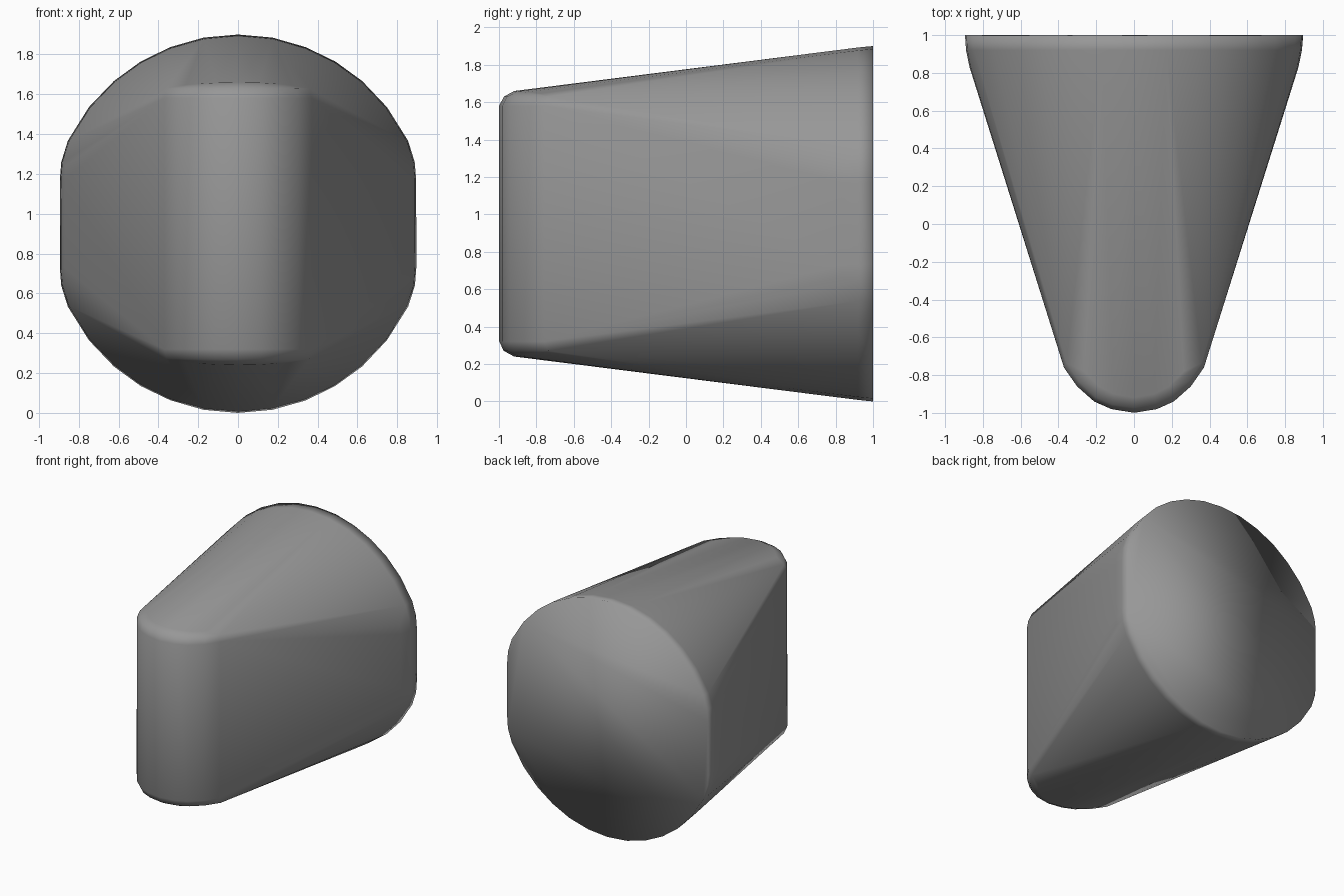
import bpy, bmesh, math, random

if "Cube" in bpy.data.objects:
    bpy.data.objects.remove(bpy.data.objects["Cube"])

random.seed(4)
CZ = 0.95  # height of the horizontal symmetry plane
points = []


def add(x, y, h):
    """Add a point mirrored left/right and above/below the centre plane.
    A tiny jitter keeps the hull free of degenerate coplanar sets."""
    for sx in ((-1, 1) if x > 0 else (1,)):
        for sz in (-1, 1):
            j = [random.uniform(-0.0006, 0.0006) for _ in range(3)]
            points.append((sx * x + j[0], y + j[1], CZ + sz * h + j[2]))


# Round back face with flattened sides, plus a slightly smaller lip ahead of it
R = 0.95
back = [(R * math.sin(math.radians(a)), R * math.cos(math.radians(a)))
        for a in (0, 10.5, 21, 31, 41, 52, 64)]
back += [(0.888, 0.31), (0.895, 0.22)]
for x, h in back:
    add(x, 0.999, h)
    add(x * 0.993, 0.92, h * 0.992)
for x, h in [(0.87, 0.22), (0.865, 0.29)]:
    add(x, 0.83, h)

# Rounded vertical nose: outer wall, mid bevel and top rim
nose = [(0, -0.999), (0.12, -0.98), (0.21, -0.94), (0.30, -0.86), (0.37, -0.76)]
for x, y in nose:
    add(x, y, 0.63)
    add(x * 0.97, y + 0.025, 0.68)
    add(x * 0.88, y + 0.08, 0.71 - 0.15 * x * x)

# Wrap the profiles in a smooth convex skin
bm = bmesh.new()
for p in points:
    bm.verts.new(p)
bmesh.ops.convex_hull(bm, input=bm.verts)
bmesh.ops.delete(bm, geom=[v for v in bm.verts if not v.link_faces], context='VERTS')
bmesh.ops.recalc_face_normals(bm, faces=bm.faces)
for f in bm.faces:
    f.smooth = True

mesh = bpy.data.meshes.new("tapered_body")
bm.to_mesh(mesh)
bm.free()
body = bpy.data.objects.new("tapered_body", mesh)
bpy.context.collection.objects.link(body)

# Dark grey finish
mat = bpy.data.materials.new("dark_grey")
mat.diffuse_color = (0.31, 0.31, 0.31, 1)
mat.use_nodes = True
mat.node_tree.nodes["Principled BSDF"].inputs["Base Color"].default_value = mat.diffuse_color
mesh.materials.append(mat)
